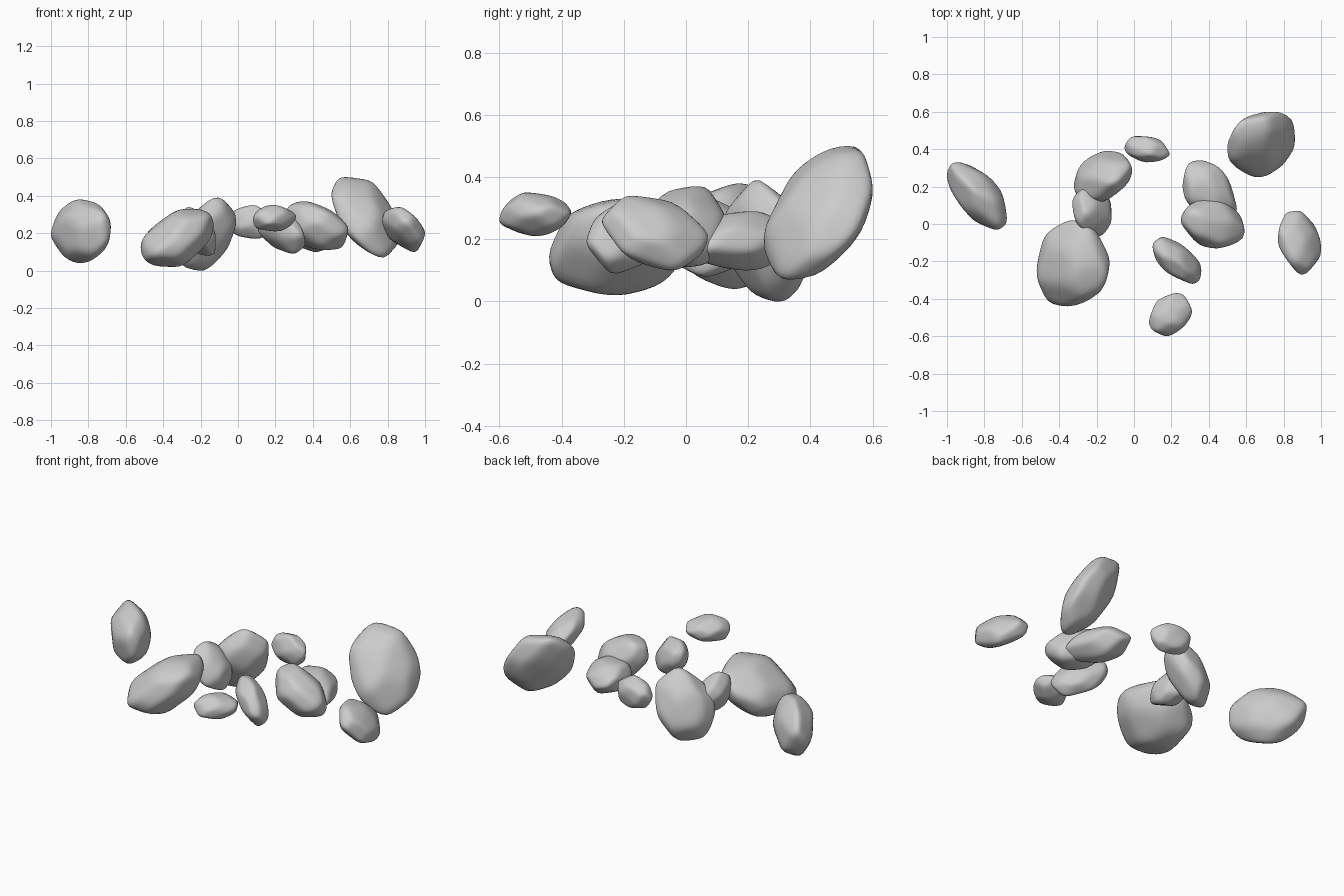
import bpy, bmesh, math, random
from mathutils import Vector, Matrix

default = bpy.data.objects.get("Cube")
if default:
    bpy.data.objects.remove(default, do_unlink=True)

# Single stone colour
stone = bpy.data.materials.new("grey_stone")
stone.use_nodes = True
color = (0.6, 0.6, 0.6, 1)
stone.diffuse_color = color
stone.node_tree.nodes["Principled BSDF"].inputs["Base Color"].default_value = color


def lean_matrix(xy, xz, yz):
    """Shear that leans a unit ball by the given tilt in each plane."""
    a = math.sqrt(1 - xy * xy)
    b = (yz - xy * xz) / a
    c = math.sqrt(max(0.05, 1 - xz * xz - b * b))
    return Matrix(((1, 0, 0), (xy, a, 0), (xz, b, c)))


def worn_planes(rng, count=20):
    """Scattered cutting planes that give a rock its soft facets."""
    planes = []
    turn = rng.uniform(0, math.tau)
    for i in range(count):
        z = 1 - 2 * (i + 0.5) / count
        angle = turn + i * math.pi * (3 - math.sqrt(5))
        r = math.sqrt(1 - z * z)
        normal = Vector((r * math.cos(angle), r * math.sin(angle), z))
        normal += Vector([rng.uniform(-0.15, 0.15) for _ in "xyz"])
        planes.append((normal.normalized(), rng.uniform(0.94, 1.05)))
    return planes


def make_rock(name, low, high, lean, seed):
    """Faceted, rounded boulder filling the box from low to high."""
    low, high = Vector(low), Vector(high)
    planes = worn_planes(random.Random(seed))
    shear = lean_matrix(*lean)
    bm = bmesh.new()
    bmesh.ops.create_icosphere(bm, subdivisions=4, radius=1)
    for v in bm.verts:
        d = v.co.normalized()
        total = sum((max(0, d.dot(n)) / h) ** 14 for n, h in planes)
        v.co = shear @ (d * total ** (-1 / 14))
    # Fit the leaning stone to its box
    for axis in range(3):
        values = [v.co[axis] for v in bm.verts]
        start, span = min(values), max(values) - min(values)
        for v in bm.verts:
            t = (v.co[axis] - start) / span
            v.co[axis] = low[axis] + t * (high[axis] - low[axis])
    centre = (low + high) / 2
    bmesh.ops.translate(bm, verts=bm.verts, vec=-centre)
    bmesh.ops.recalc_face_normals(bm, faces=bm.faces)
    for f in bm.faces:
        f.smooth = True
    mesh = bpy.data.meshes.new(name)
    bm.to_mesh(mesh)
    bm.free()
    mesh.materials.append(stone)
    rock = bpy.data.objects.new(name, mesh)
    rock.location = centre
    bpy.context.collection.objects.link(rock)


# Name, lowest corner, highest corner, lean in the xy, xz and yz planes
rocks = [
    ("far_right_rock", (-1, -.03, .04), (-.68, .33, .38), (-.6, 0, 0)),
    ("large_front_rock", (-.52, -.44, .02), (-.13, .02, .33), (.05, .4, .15)),
    ("wedged_rock", (-.33, -.07, .08), (-.12, .2, .34), (-.1, -.45, 0)),
    ("upright_rock", (-.32, .12, 0), (-.01, .39, .39), (.25, .35, -.2)),
    ("small_back_rock", (-.05, .33, .17), (.19, .47, .35), (-.2, 0, 0)),
    ("inner_back_rock", (.26, .02, .1), (.55, .34, .29), (-.35, -.15, .1)),
    ("inner_front_rock", (.25, -.13, .11), (.59, .14, .37), (-.15, -.3, -.1)),
    ("slanted_rock", (.1, -.32, .09), (.36, -.07, .33), (-.55, -.45, .15)),
    ("small_front_rock", (.08, -.6, .21), (.31, -.37, .35), (.25, 0, 0)),
    ("far_left_rock", (.77, -.27, .1), (1, .07, .34), (-.2, -.4, -.3)),
    ("tall_back_rock", (.5, .25, .07), (.86, .6, .5), (.15, -.45, .4)),
]
for seed, (name, low, high, lean) in enumerate(rocks):
    make_rock(name, low, high, lean, seed)
